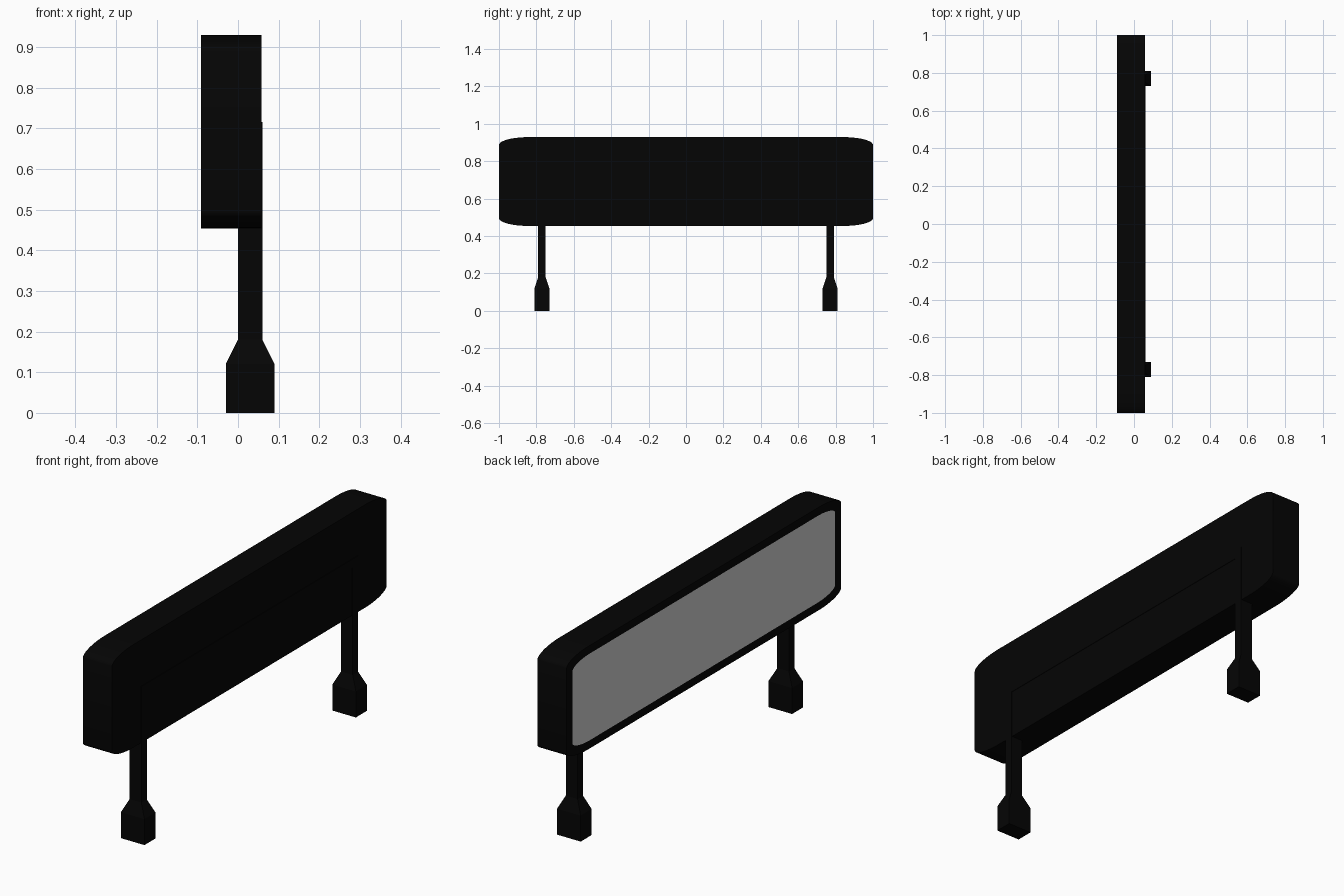
import bpy, bmesh, math

if "Cube" in bpy.data.objects:
    bpy.data.objects.remove(bpy.data.objects["Cube"])


def material(name, value):
    m = bpy.data.materials.new(name)
    m.diffuse_color = (value, value, value, 1)
    m.use_nodes = True
    m.node_tree.nodes["Principled BSDF"].inputs["Base Color"].default_value = m.diffuse_color
    return m


black = material("black_metal", 0.0015)
grey = material("grey_panel", 0.63)


def finish(bm, name, mats):
    bmesh.ops.recalc_face_normals(bm, faces=bm.faces)
    me = bpy.data.meshes.new(name)
    bm.to_mesh(me)
    bm.free()
    for m in mats:
        me.materials.append(m)
    ob = bpy.data.objects.new(name, me)
    bpy.context.collection.objects.link(ob)
    return ob


def ring(bm, x, zc, hy, hz, ry, rz, n=10):
    """Rectangle in the yz plane with elliptical corners."""
    verts = []
    for k, (sy, sz) in enumerate([(1, 1), (-1, 1), (-1, -1), (1, -1)]):
        for i in range(n + 1):
            a = math.pi / 2 * (k + i / n)
            verts.append(bm.verts.new((x, sy * (hy - ry) + ry * math.cos(a),
                                       zc + sz * (hz - rz) + rz * math.sin(a))))
    return verts


def square_ring(bm, x, y, z, hx, hy):
    return [bm.verts.new((x + sx * hx, y + sy * hy, z))
            for sx, sy in [(1, 1), (-1, 1), (-1, -1), (1, -1)]]


def bridge(bm, a, b):
    n = len(a)
    return [bm.faces.new((a[i], a[(i + 1) % n], b[(i + 1) % n], b[i])) for i in range(n)]


# sign board with a grey panel bordered by a black rim on the -x side
bm = bmesh.new()
ZC = 0.6915
back = ring(bm, 0.0575, ZC, 1.0, 0.2375, 0.16, 0.042)
rim = ring(bm, -0.091, ZC, 1.0, 0.2375, 0.16, 0.042)
inner = ring(bm, -0.091, ZC, 0.957, 0.2, 0.13, 0.035)
bm.faces.new(back)
for f in bridge(bm, back, rim):
    f.smooth = True
bridge(bm, rim, inner)
bm.faces.new(inner).material_index = 1
board = finish(bm, "sign_board", [black, grey])
bpy.context.view_layer.objects.active = board
board.select_set(True)
bpy.ops.object.shade_smooth_by_angle(angle=math.radians(35))
board.select_set(False)

# legs: wide foot, taper, slim post
for side, label in ((-1, "left"), (1, "right")):
    bm = bmesh.new()
    rings = [square_ring(bm, 0.03, side * 0.77, z, hx, hy) for z, hx, hy in
             [(0, 0.06, 0.04), (0.12, 0.06, 0.04), (0.18, 0.03, 0.02), (0.715, 0.03, 0.02)]]
    for a, b in zip(rings, rings[1:]):
        bridge(bm, a, b)
    bm.faces.new(rings[0])
    bm.faces.new(rings[-1])
    finish(bm, label + "_leg", [black])

# crossbar joining the posts, almost sunk into the board
bm = bmesh.new()
low = square_ring(bm, 0.03, 0, 0.675, 0.03, 0.75)
top = square_ring(bm, 0.03, 0, 0.715, 0.03, 0.75)
bridge(bm, low, top)
bm.faces.new(low)
bm.faces.new(top)
finish(bm, "crossbar", [black])
